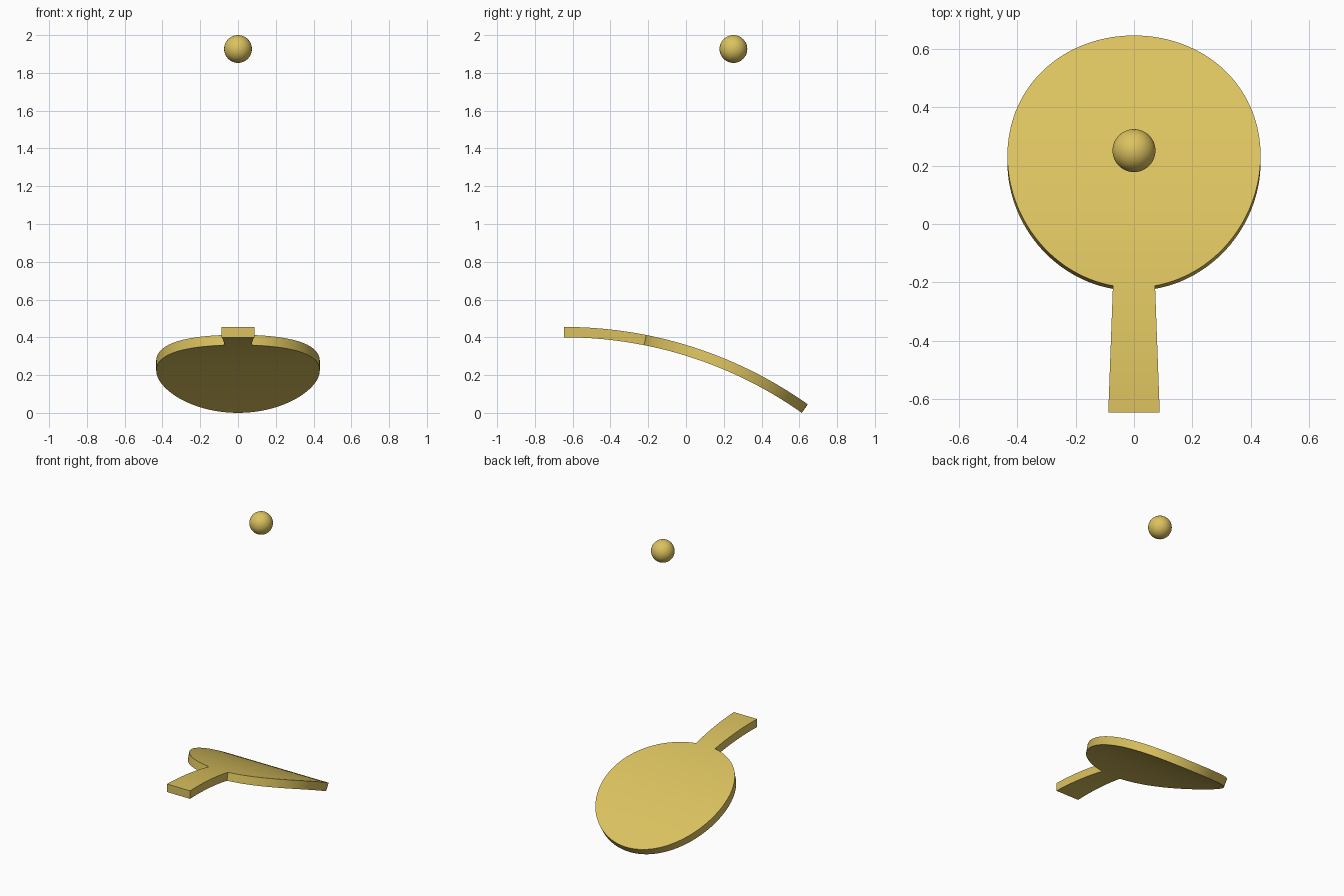
import bpy, bmesh
from math import sin, cos, pi, radians

cube = bpy.data.objects.get("Cube")
if cube:
    bpy.data.objects.remove(cube)

gold = bpy.data.materials.new("warm_gold")
gold.use_nodes = True
gold.diffuse_color = (0.71, 0.54, 0.115, 1)
gold.node_tree.nodes["Principled BSDF"].inputs["Base Color"].default_value = gold.diffuse_color

BEND = 2.234        # bend radius of the upper surface
THICK = 0.055
FRONT_Y, FRONT_Z = -0.645, 0.455
HALF_W, HALF_L, MID = 0.433, 0.4725, 0.9025   # blade ellipse, measured along the bend


def finish(name, bm):
    bmesh.ops.remove_doubles(bm, verts=bm.verts, dist=1e-5)
    bmesh.ops.recalc_face_normals(bm, faces=bm.faces)
    mesh = bpy.data.meshes.new(name)
    bm.to_mesh(mesh)
    bm.free()
    mesh.materials.append(gold)
    obj = bpy.data.objects.new(name, mesh)
    bpy.context.collection.objects.link(obj)
    bpy.ops.object.select_all(action='DESELECT')
    obj.select_set(True)
    bpy.context.view_layer.objects.active = obj
    bpy.ops.object.shade_smooth_by_angle(angle=radians(30))
    return obj


def bent(x, s, depth):
    """Wrap a flat point (x, length s) around the bend."""
    r, t = BEND - depth, s / BEND
    return (x, FRONT_Y + r * sin(t), FRONT_Z - BEND + r * cos(t))


# Paddle outline: half width at each length, tapered handle then round blade
start = 0.167       # angle where the blade meets the handle
join_w = HALF_W * sin(start)
join_s = MID - HALF_L * cos(start)
outline = [(0.088 + (join_w - 0.088) * i / 12, join_s * i / 12) for i in range(12)]
steps = 64
for i in range(steps + 1):
    a = start + (pi - start) * i / steps
    outline.append((HALF_W * sin(a), MID - HALF_L * cos(a)))

# Paddle: a closed ring of four corners per slice, bridged along the length
bm = bmesh.new()
rings = []
for w, s in outline:
    corners = ((-w, 0), (w, 0), (w, THICK), (-w, THICK))
    rings.append([bm.verts.new(bent(x, s, d)) for x, d in corners])
bm.faces.new(rings[0])
for a, b in zip(rings, rings[1:]):
    for k in range(4):
        n = (k + 1) % 4
        bm.faces.new((a[k], a[n], b[n], b[k]))
finish("paddle", bm)

# Ball hovering above the blade
bm = bmesh.new()
bmesh.ops.create_uvsphere(bm, u_segments=48, v_segments=24, radius=0.0735)
ball = finish("ball", bm)
ball.location = (0, 0.251, 1.9265)
